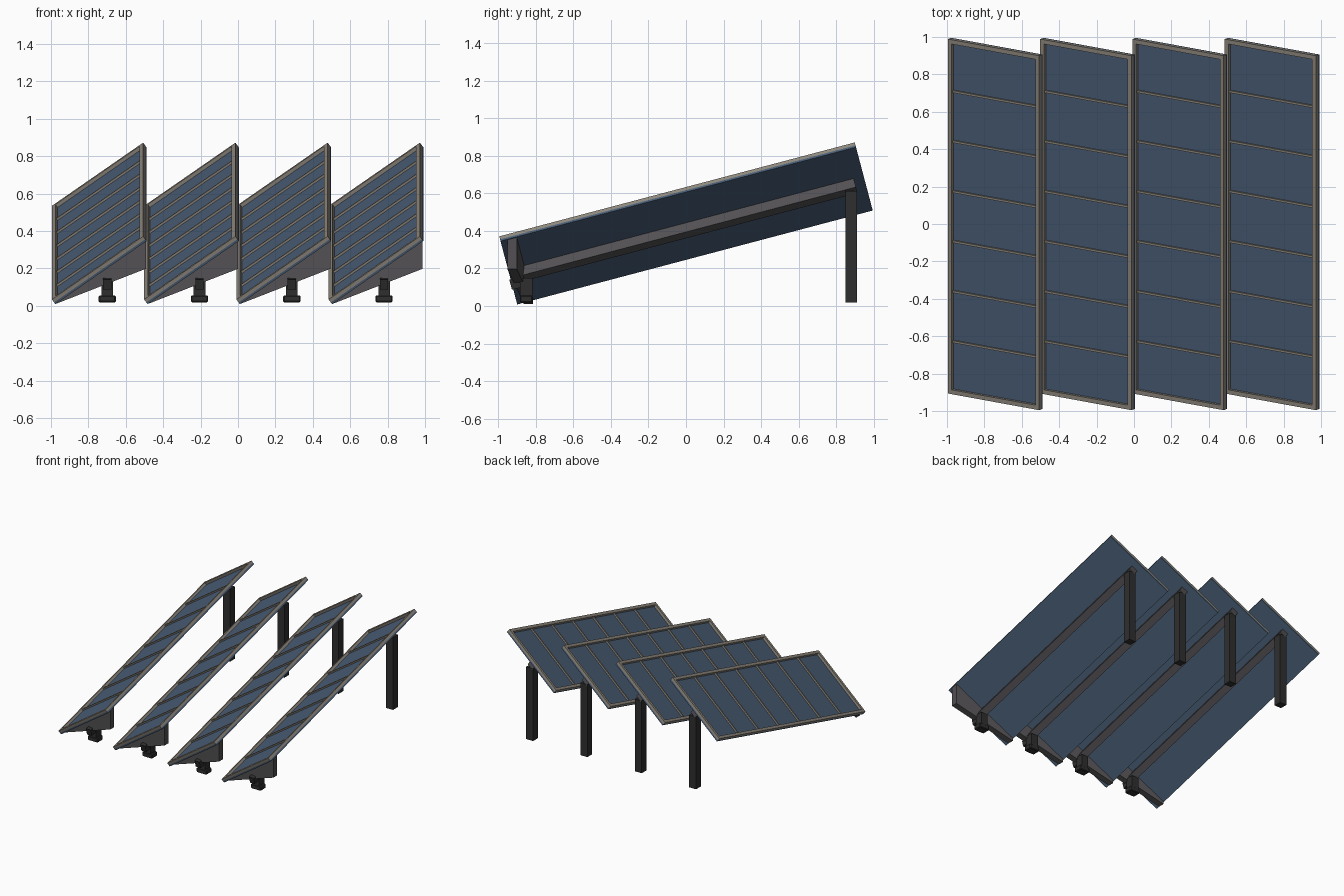
import bpy, bmesh, math
from mathutils import Matrix, Vector

if "Cube" in bpy.data.objects:
    bpy.data.objects.remove(bpy.data.objects["Cube"])


def material(name, rgb):
    m = bpy.data.materials.new(name)
    m.diffuse_color = (*rgb, 1)
    m.use_nodes = True
    m.node_tree.nodes["Principled BSDF"].inputs["Base Color"].default_value = m.diffuse_color
    return m


BLUE = material("panel blue", (0.066, 0.110, 0.180))
TAN = material("frame warm grey", (0.27, 0.245, 0.205))
GREY = material("steel grey", (0.085, 0.080, 0.085))
DARK = material("post charcoal", (0.028, 0.028, 0.028))

TILT, ROLL = math.radians(14.8), math.radians(35.6)
W, L = 0.60, 1.96
PITCH = 0.4933


def finish(bm, name, mat):
    bmesh.ops.recalc_face_normals(bm, faces=bm.faces)
    me = bpy.data.meshes.new(name)
    bm.to_mesh(me)
    bm.free()
    me.materials.append(mat)
    ob = bpy.data.objects.new(name, me)
    bpy.context.collection.objects.link(ob)
    return ob


def boxes(name, mat, frame, parts):
    """Boxes given as (low corner, high corner) in a local frame."""
    bm = bmesh.new()
    for lo, hi in parts:
        lo, hi = Vector(lo), Vector(hi)
        m = Matrix.Translation((lo + hi) / 2) @ Matrix.Diagonal((*(hi - lo), 1))
        bmesh.ops.create_cube(bm, size=1, matrix=frame @ m)
    return finish(bm, name, mat)


def end_plate(frame):
    """Vertical wedge hanging below the front edge of the panel."""
    bm = bmesh.new()
    rings = []
    for u, drop in ((-0.295, 0.01), (0.295, 0.155)):
        v = -L / 2 + 0.037
        front = frame @ Vector((u, v, -0.016))
        back = frame @ Vector((u, v + 0.052, -0.016))
        z = front.z - drop
        pts = (front, back, (back.x, back.y, z), (front.x, front.y, z))
        rings.append([bm.verts.new(p) for p in pts])
    a, b = rings
    bm.faces.new(a)
    bm.faces.new(b)
    for i in range(4):
        j = (i + 1) % 4
        bm.faces.new((a[i], a[j], b[j], b[i]))
    return finish(bm, "end_plate", GREY)


for i in range(4):
    cx = -0.742 + i * PITCH
    tilt = Matrix.Rotation(TILT, 4, 'X')
    panel = Matrix.Translation((cx, 0, 0.44)) @ tilt @ Matrix.Rotation(-ROLL, 4, 'Y')
    w, l = W / 2, L / 2

    # Solar sheet with raised rim and dividing bars
    boxes("solar_sheet", BLUE, panel, [((-w, -l, -0.016), (w, l, -0.004))])
    f = 0.024
    boxes("rim", TAN, panel, [
        ((-w, -l, -0.004), (-w + f, l, 0.016)),
        ((w - f, -l, -0.004), (w, l, 0.016)),
        ((-w + f, -l, -0.004), (w - f, -l + f, 0.016)),
        ((-w + f, l - f, -0.004), (w - f, l, 0.016))])
    bars = [-l + f / 2 + k * (L - f) / 7 for k in range(1, 7)]
    boxes("dividing_bars", TAN, panel, [
        ((-w + f, v - 0.006, -0.004), (w - f, v + 0.006, 0.008)) for v in bars])

    # Support beam under the sheet, and the wedge at the low end
    boxes("support_beam", GREY, panel, [((-0.028, -0.915, -0.074), (0.028, 0.925, -0.016))])
    end_plate(panel)

    # Posts, foot and the pivot bracket
    px = cx + 0.043
    world = Matrix.Translation((px, 0, 0))
    boxes("back_post", DARK, world, [((-0.031, 0.85, 0.018), (0.031, 0.912, 0.612))])
    boxes("front_post", DARK, world, [((-0.031, -0.884, 0.02), (0.031, -0.819, 0.15))])
    foot = boxes("foot", DARK, world, [((-0.046, -0.886, 0.018), (0.046, -0.817, 0.056))])
    bev = foot.modifiers.new("soft_corners", 'BEVEL')
    bev.width, bev.segments = 0.006, 1
    bracket = Matrix.Translation((px, -0.905, 0.118)) @ tilt
    boxes("pivot_bracket", DARK, bracket, [((-0.022, -0.03, -0.025), (0.022, 0.03, 0.03))])
